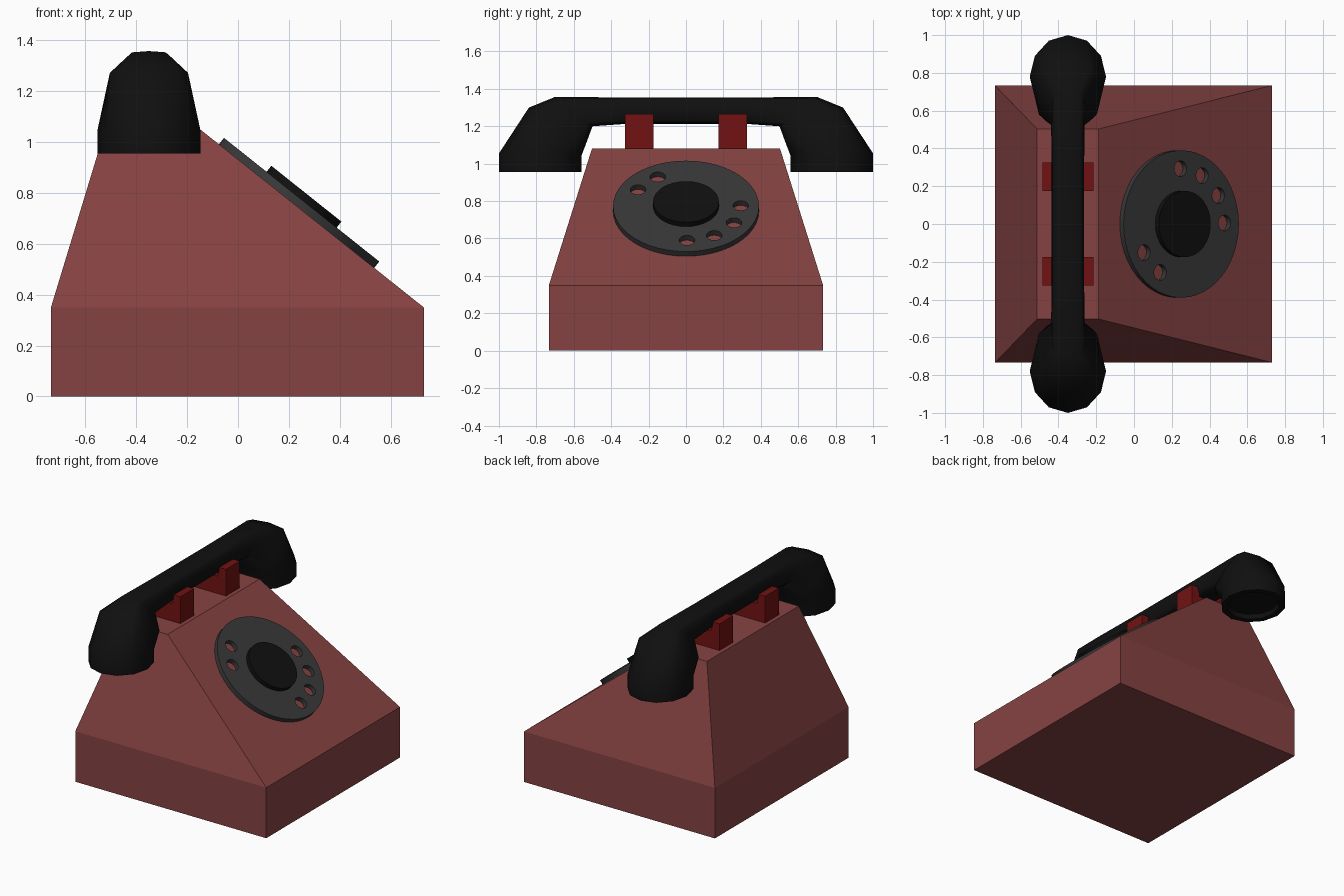
import bpy, bmesh
from math import sin, cos, pi, radians, copysign
from mathutils import Vector, Matrix

if "Cube" in bpy.data.objects:
    bpy.data.objects.remove(bpy.data.objects["Cube"])


def material(name, rgb):
    m = bpy.data.materials.new(name)
    m.diffuse_color = (*rgb, 1)
    m.use_nodes = True
    m.node_tree.nodes["Principled BSDF"].inputs["Base Color"].default_value = m.diffuse_color
    return m


MAROON = material("maroon", (0.24, 0.055, 0.055))
RED = material("deep_red", (0.17, 0.006, 0.006))
GREY = material("dark_grey", (0.04, 0.04, 0.04))
BLACK = material("black", (0.005, 0.005, 0.005))


def loft(name, rings, mat, smooth=None):
    """Skin a list of equal-length point rings and cap both ends."""
    bm = bmesh.new()
    rows = [[bm.verts.new(p) for p in ring] for ring in rings]
    n = len(rows[0])
    for a, b in zip(rows, rows[1:]):
        for i in range(n):
            bm.faces.new((a[i], a[(i + 1) % n], b[(i + 1) % n], b[i]))
    bm.faces.new(rows[0][::-1])
    bm.faces.new(rows[-1])
    bmesh.ops.recalc_face_normals(bm, faces=bm.faces)
    me = bpy.data.meshes.new(name)
    bm.to_mesh(me)
    bm.free()
    me.materials.append(mat)
    ob = bpy.data.objects.new(name, me)
    bpy.context.collection.objects.link(ob)
    if smooth:
        select(ob)
        bpy.ops.object.shade_smooth_by_angle(angle=radians(smooth))
    return ob


def select(ob):
    bpy.ops.object.select_all(action='DESELECT')
    ob.select_set(True)
    bpy.context.view_layer.objects.active = ob


def circle(r, n, cx=0, cy=0, z=0):
    return [(cx + r * cos(2 * pi * i / n), cy + r * sin(2 * pi * i / n), z) for i in range(n)]


# Body: box base with a tapered, sloping upper part
def rect(x0, x1, y, z):
    return [(x0, -y, z), (x1, -y, z), (x1, y, z), (x0, y, z)]


loft("body", [rect(-0.735, 0.73, 0.733, 0), rect(-0.735, 0.73, 0.733, 0.35),
              rect(-0.513, -0.187, 0.503, 1.08)], MAROON)

# Dial plate: disc with finger holes, lying on the slope
slope = Matrix.Translation((0.25, 0, 0.773)) @ Matrix.Rotation(0.6725, 4, 'Y')
cu = bpy.data.curves.new("dial_plate", 'CURVE')
cu.dimensions = '2D'
cu.fill_mode = 'BOTH'
cu.extrude = 0.017
outlines = [circle(0.39, 48)]
for a in (0, 30, 60, 90, 210, 240):
    a = radians(a + 1)
    outlines.append(circle(0.042, 16, 0.293 * cos(a), 0.293 * sin(a)))
for pts in outlines:
    sp = cu.splines.new('POLY')
    sp.points.add(len(pts) - 1)
    for p, co in zip(sp.points, pts):
        p.co = (*co, 1)
    sp.use_cyclic_u = True
cu.materials.append(GREY)
plate = bpy.data.objects.new("dial_plate", cu)
bpy.context.collection.objects.link(plate)
plate.matrix_world = slope @ Matrix.Translation((0, 0, -0.017))
select(plate)
bpy.ops.object.convert(target='MESH')

# Dial hub
hub = loft("dial_hub", [circle(0.176, 32, z=-0.005), circle(0.176, 32, z=0.03)], BLACK, 30)
hub.matrix_world = slope

# Cradles: two U-shaped rests
CX = -0.35
half = [(0.135, 1.07), (0.135, 1.265), (0.08, 1.265), (0.07, 1.2)]
profile = half + [(-x, z) for x, z in reversed(half)]
for side, y in (("front", -0.25), ("back", 0.25)):
    loft("cradle_" + side, [[(CX + x, y + d, z) for x, z in profile] for d in (-0.075, 0.075)], RED)


# Handset: 12-sided sections swept from one cup, along the bar, to the other
def section(oy, oz, iy, iz, hw, p):
    outer, inner = Vector((CX, oy, oz)), Vector((CX, iy, iz))
    mid, axis = (outer + inner) / 2, (outer - inner) / 2

    def power(v):
        return copysign(abs(v) ** p, v) if abs(v) > 1e-6 else 0
    return [mid + axis * power(cos(i * pi / 6)) + Vector((hw * power(sin(i * pi / 6)), 0, 0))
            for i in range(12)]


# outer y, z; inner y, z; half width; squareness
cuts = [(0.95, 0.985, 0.61, 0.985, 0.155, 1),
        (0.96, 0.955, 0.60, 0.955, 0.165, 1),
        (1.00, 0.955, 0.56, 0.955, 0.202, 1),
        (1.00, 1.055, 0.56, 1.040, 0.202, 1),
        (0.84, 1.300, 0.535, 1.105, 0.165, 0.5),
        (0.70, 1.357, 0.50, 1.200, 0.090, 0.45),
        (0.32, 1.354, 0.32, 1.213, 0.086, 0.45)]
cuts += [(-a, b, -c, d, w, p) for a, b, c, d, w, p in reversed(cuts)]
loft("handset", [section(*c) for c in cuts], BLACK, 50)
